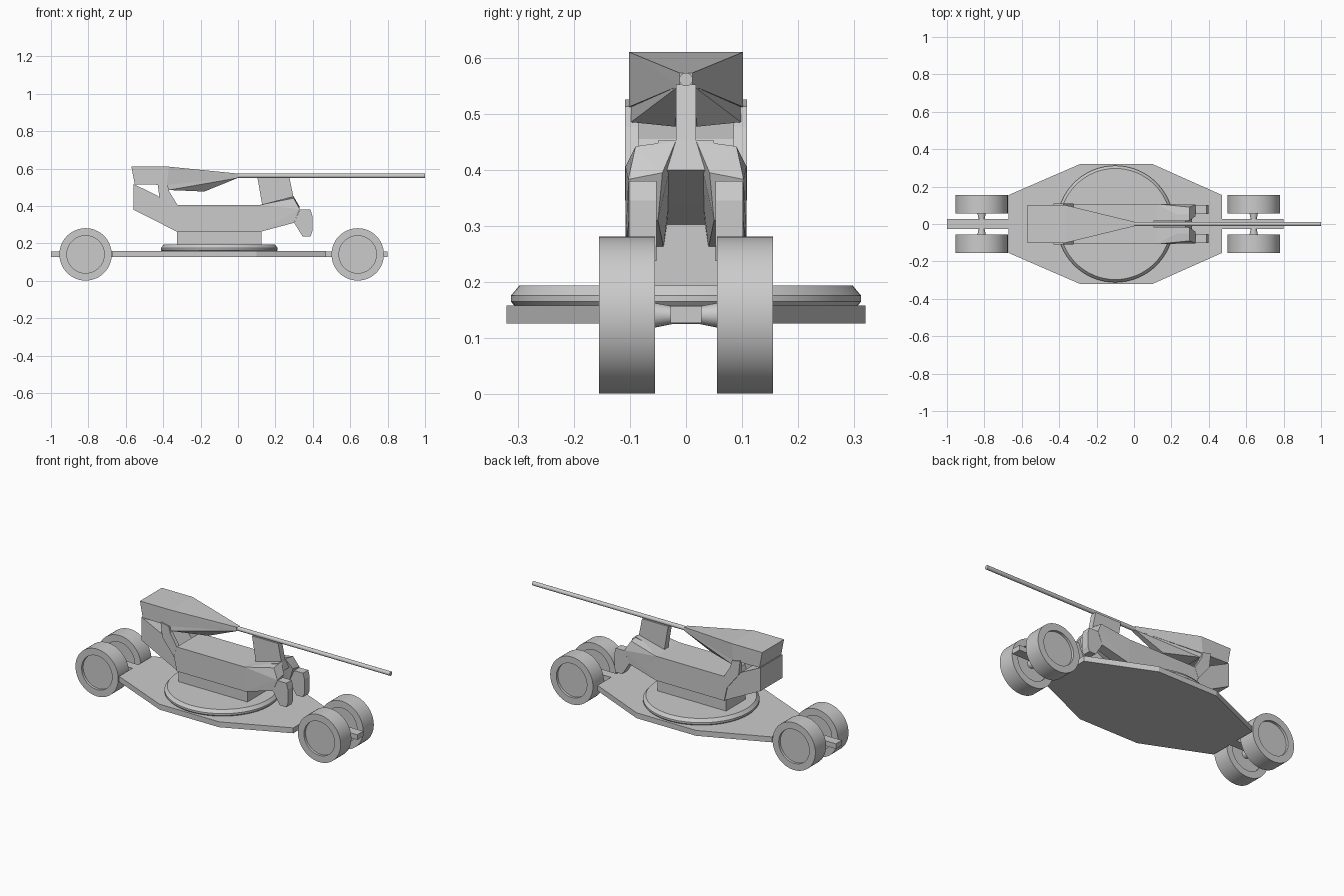
import bpy, bmesh, math
from mathutils import Matrix

if "Cube" in bpy.data.objects:
    bpy.data.objects.remove(bpy.data.objects["Cube"])

grey = bpy.data.materials.new("plain grey")
grey.diffuse_color = (0.6, 0.6, 0.6, 1)
grey.use_nodes = True
grey.node_tree.nodes["Principled BSDF"].inputs["Base Color"].default_value = grey.diffuse_color


def finish(name, bm, smooth=False):
    bmesh.ops.recalc_face_normals(bm, faces=bm.faces)
    me = bpy.data.meshes.new(name)
    bm.to_mesh(me)
    bm.free()
    me.materials.append(grey)
    ob = bpy.data.objects.new(name, me)
    bpy.context.collection.objects.link(ob)
    if smooth:
        bpy.ops.object.select_all(action='DESELECT')
        ob.select_set(True)
        bpy.context.view_layer.objects.active = ob
        bpy.ops.object.shade_smooth_by_angle(angle=math.radians(30))
    return ob


def hull(name, pts):
    bm = bmesh.new()
    for p in pts:
        bm.verts.new(p)
    res = bmesh.ops.convex_hull(bm, input=bm.verts[:])
    loose = [v for v in bm.verts if not v.link_faces]
    bmesh.ops.delete(bm, geom=loose, context='VERTS')
    bmesh.ops.dissolve_limit(bm, angle_limit=0.02, verts=bm.verts[:], edges=bm.edges[:])
    return finish(name, bm)


def prism(name, profile, y0, y1):
    """Side profile (x, z) extruded from y0 to y1."""
    bm = bmesh.new()
    f = bm.faces.new([bm.verts.new((x, y0, z)) for x, z in profile])
    r = bmesh.ops.extrude_face_region(bm, geom=[f])
    bmesh.ops.translate(bm, vec=(0, y1 - y0, 0),
                        verts=[v for v in r['geom'] if isinstance(v, bmesh.types.BMVert)])
    return finish(name, bm)


def lathe(name, profile, matrix, n=64):
    """Profile (radius, height) turned about local z; ends are capped."""
    bm = bmesh.new()
    rings = [[bm.verts.new((r * math.cos(2 * math.pi * i / n),
                            r * math.sin(2 * math.pi * i / n), h)) for i in range(n)]
             for r, h in profile]
    for a, b in zip(rings, rings[1:]):
        for i in range(n):
            j = (i + 1) % n
            bm.faces.new((a[i], a[j], b[j], b[i]))
    bm.faces.new(rings[0])
    bm.faces.new(rings[-1])
    bm.transform(matrix)
    return finish(name, bm, True)


def both(pts):
    return [(x, s * y, z) for x, y, z in pts for s in (1, -1)]


# chassis: eight-sided deck and long beam
hull("deck", both([(x, y, z) for x, y in ((-0.67, 0.155), (-0.29, 0.32), (0.10, 0.32), (0.47, 0.155))
                   for z in (0.126, 0.158)]))
prism("chassis_beam", [(-1, 0.127), (0.8, 0.127), (0.8, 0.157), (-1, 0.157)], -0.028, 0.028)

# wheels and axles
for end, x in (("rear", -0.815), ("front", 0.64)):
    for side, s in (("left", 1), ("right", -1)):
        m = Matrix.Translation((x, 0, 0.141)) @ Matrix.Rotation(-s * math.pi / 2, 4, 'X')
        lathe(f"{end}_{side}_wheel",
              [(0.10, 0.07), (0.10, 0.055), (0.14, 0.055), (0.14, 0.155), (0.10, 0.155), (0.10, 0.14)], m)
        lathe(f"{end}_{side}_axle", [(0.016, 0), (0.016, 0.025), (0.023, 0.06), (0.023, 0.075)], m, 24)

# turntable
lathe("turntable", [(0.305, 0.157), (0.312, 0.165), (0.312, 0.176), (0.297, 0.194)],
      Matrix.Translation((-0.10, 0, 0)), 64)

# pedestal and main body
prism("pedestal", [(-0.325, 0.19), (0.125, 0.19), (0.125, 0.265), (-0.325, 0.265)], -0.09, 0.09)
prism("main_body", [(-0.325, 0.262), (0.125, 0.262), (0.125, 0.406), (-0.325, 0.406), (-0.345, 0.35)],
      -0.108, 0.108)
prism("rear_block", [(-0.56, 0.38), (-0.325, 0.262), (-0.345, 0.35), (-0.43, 0.455), (-0.56, 0.518)],
      -0.102, 0.102)

# parts mirrored on both sides
for side, s in (("left", 1), ("right", -1)):
    prism(side + "_rear_strut",
          [(-0.43, 0.525), (-0.377, 0.513), (-0.367, 0.476), (-0.323, 0.404), (-0.345, 0.345), (-0.42, 0.44)],
          s * 0.085, s * 0.109)
    arm = [(0.12, 0.108, 0.262), (0.12, 0.04, 0.262), (0.12, 0.108, 0.406), (0.12, 0.018, 0.406),
           (0.297, 0.09, 0.442), (0.297, 0.018, 0.452), (0.33, 0.103, 0.383),
           (0.33, 0.042, 0.395), (0.30, 0.102, 0.31), (0.30, 0.05, 0.31)]
    hull(side + "_front_arm", [(x, s * y, z) for x, y, z in arm])
    prism(side + "_front_foot",
          [(0.30, 0.31), (0.33, 0.38), (0.388, 0.38), (0.398, 0.345), (0.398, 0.265), (0.388, 0.238), (0.345, 0.238)],
          s * 0.053, s * 0.102)

# web joining the front arms, and barrel rest
prism("front_web", [(0.12, 0.30), (0.20, 0.34), (0.31, 0.40), (0.297, 0.452), (0.12, 0.406)], -0.05, 0.05)
prism("barrel_rest", [(0.13, 0.40), (0.297, 0.445), (0.275, 0.552), (0.104, 0.552)], -0.018, 0.018)

# gun housing with lower wedge, and long barrel
tip = [(0, 0.012, 0.55), (0, 0.012, 0.573)]
hull("gun_housing", both([(-0.57, 0.102, 0.61), (-0.552, 0.102, 0.516), (-0.37, 0.102, 0.61),
                          (-0.38, 0.102, 0.512)] + tip))
hull("lower_wedge", both([(-0.39, 0.10, 0.515), (-0.37, 0.098, 0.485), (-0.18, 0.02, 0.477), tip[0]]))
lathe("barrel", [(0.012, -0.02), (0.012, 1.0)],
      Matrix.Translation((0, 0, 0.561)) @ Matrix.Rotation(math.pi / 2, 4, 'Y'), 24)
